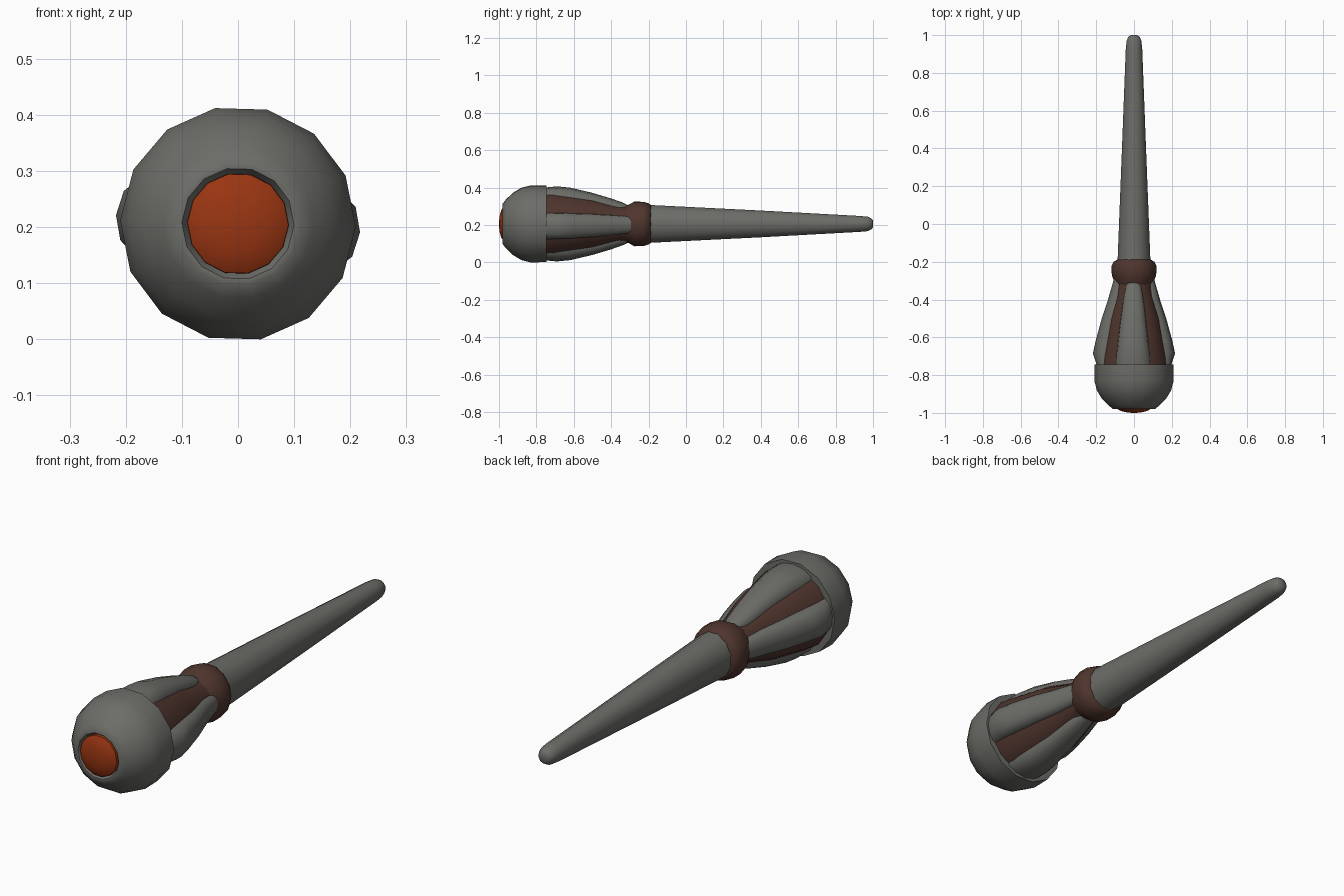
import bpy, bmesh, math

if "Cube" in bpy.data.objects:
    bpy.data.objects.remove(bpy.data.objects["Cube"])

CZ = 0.206  # height of the long axis


def material(name, rgb):
    m = bpy.data.materials.new(name)
    m.diffuse_color = (*rgb, 1)
    m.use_nodes = True
    m.node_tree.nodes["Principled BSDF"].inputs["Base Color"].default_value = m.diffuse_color
    return m


GREY = material("metal grey", (0.150, 0.150, 0.138))
BROWN = material("leather brown", (0.080, 0.036, 0.027))
ORANGE = material("glow orange", (0.320, 0.036, 0.006))


def loft(name, rings, mat, angle=40):
    """Skin a list of closed point rings and cap both ends."""
    bm = bmesh.new()
    vs = [[bm.verts.new(p) for p in ring] for ring in rings]
    n = len(vs[0])
    for a, b in zip(vs, vs[1:]):
        for i in range(n):
            j = (i + 1) % n
            bm.faces.new((a[i], a[j], b[j], b[i]))
    bm.faces.new(vs[0])
    bm.faces.new(vs[-1])
    bmesh.ops.recalc_face_normals(bm, faces=bm.faces)
    me = bpy.data.meshes.new(name)
    bm.to_mesh(me)
    bm.free()
    me.materials.append(mat)
    ob = bpy.data.objects.new(name, me)
    bpy.context.collection.objects.link(ob)
    bpy.ops.object.select_all(action='DESELECT')
    bpy.context.view_layer.objects.active = ob
    ob.select_set(True)
    bpy.ops.object.shade_smooth_by_angle(angle=math.radians(angle))
    return ob


def lathe(name, profile, mat, sides, phase=0, angle=40):
    """Profile entries are (y, x radius, z radius)."""
    rings = []
    for y, rx, rz in profile:
        rings.append([(rx * math.cos(math.radians(phase) + math.tau * i / sides), y,
                       CZ + rz * math.sin(math.radians(phase) + math.tau * i / sides))
                      for i in range(sides)])
    return loft(name, rings, mat, angle)


def rnd(pairs):
    return [(y, r, r) for y, r in pairs]


PH = 101.2  # facet phase of the 14-sided head

# Rounded head with a socket in the front
lathe("head", rnd([(-0.745, 0.185), (-0.745, 0.208), (-0.83, 0.210), (-0.88, 0.197),
                   (-0.925, 0.170), (-0.962, 0.134), (-0.980, 0.110), (-0.979, 0.100),
                   (-0.962, 0.090)]), GREY, 14, PH, 50)

# Orange dome in the socket
lathe("tip_lens", rnd([(-0.955, 0.091), (-0.978, 0.090), (-0.988, 0.075),
                       (-0.996, 0.045), (-1.0, 0.012)]), ORANGE, 14, PH, 50)

# Brown core seen between the petals
lathe("grip_core", rnd([(-0.755, 0.182), (-0.70, 0.176), (-0.50, 0.140),
                        (-0.36, 0.098), (-0.28, 0.095)]), BROWN, 16, 0, 50)

# Four grey petals: stations are (y, crest radius, half angle)
TOP = [(-0.75, 0.195, 31), (-0.69, 0.201, 31), (-0.62, 0.194, 30), (-0.50, 0.166, 29),
       (-0.40, 0.136, 30), (-0.335, 0.113, 27), (-0.30, 0.095, 20)]
SIDE = [(-0.75, 0.197, 24), (-0.685, 0.218, 24), (-0.62, 0.204, 25), (-0.50, 0.171, 27),
        (-0.40, 0.138, 30), (-0.31, 0.112, 30), (-0.265, 0.100, 24)]
CORE = [0.181, 0.174, 0.163, 0.141, 0.111, 0.096, 0.092]
for name, centre, stations in (("petal_right", -4, SIDE), ("petal_top", 92, TOP),
                               ("petal_left", 176, SIDE), ("petal_bottom", 268, TOP)):
    rings = []
    for (y, crest, half), core in zip(stations, CORE):
        edge = core - 0.004
        shape = [(-1, edge), (-0.85, edge + 0.5 * (crest - edge)),
                 (-0.5, edge + 0.87 * (crest - edge)), (0, crest),
                 (0.5, edge + 0.87 * (crest - edge)),
                 (0.85, edge + 0.5 * (crest - edge)), (1, edge), (0, core * 0.8)]
        rings.append([(r * math.cos(math.radians(centre + t * half)), y,
                       CZ + r * math.sin(math.radians(centre + t * half)))
                      for t, r in shape])
    loft(name, rings, GREY, 50)

# Brown collar
lathe("collar", [(-0.345, 0.088, 0.088), (-0.315, 0.098, 0.100), (-0.275, 0.117, 0.122),
                 (-0.225, 0.120, 0.120), (-0.200, 0.108, 0.112), (-0.188, 0.088, 0.104)],
      BROWN, 14, PH, 60)

# Long tapering shaft with a rounded end
lathe("shaft", [(-0.22, 0.091, 0.106), (0.40, 0.066, 0.074), (0.93, 0.045, 0.044),
                (0.972, 0.040, 0.040), (0.992, 0.030, 0.030), (1.0, 0.018, 0.018)],
      GREY, 12, 15, 60)
